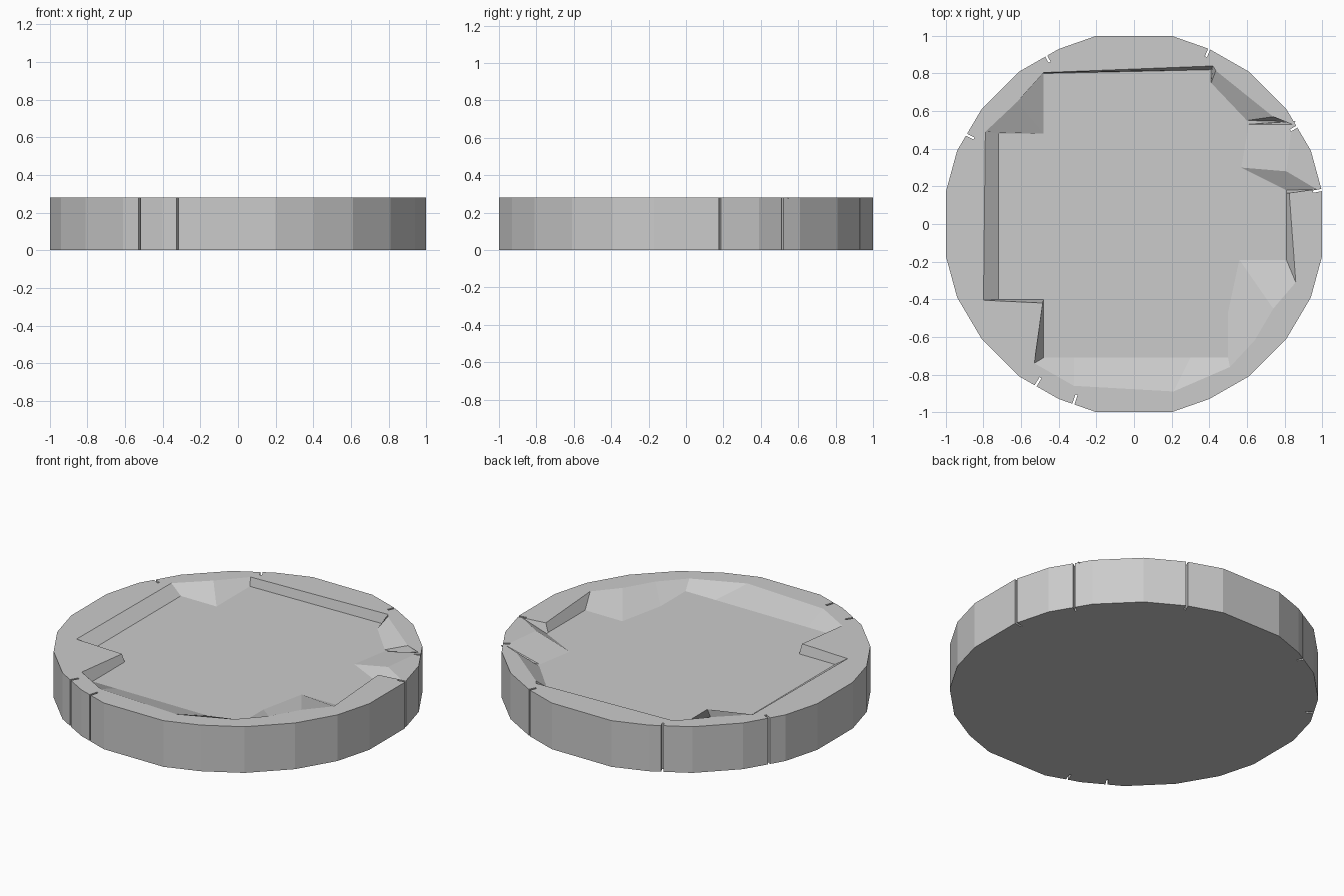
import bpy, bmesh, math
from mathutils import Vector

if "Cube" in bpy.data.objects:
    bpy.data.objects.remove(bpy.data.objects["Cube"])

H, FLOOR = 0.28, 0.225

# outer outline: one quadrant mirrored into a 24-sided rim
quad = [(1, .17), (.94, .39), (.81, .61), (.61, .81), (.40, .93), (.20, 1)]
half = quad + [(-x, y) for x, y in reversed(quad)]
outline = half + [(-x, -y) for x, y in half]

# ragged recess: floor corner x, y followed by matching rim corner x, y
recess = [
    (-.48, .80, -.48, .805), (.41, .82, .42, .84), (.41, .75, .435, .815),
    (.60, .55, .74, .57), (.80, .545, .86, .545), (.61, .53, .84, .53),
    (.57, .30, .81, .28), (.81, .18, .97, .185), (.81, .165, .825, .165),
    (.81, -.19, .86, -.31), (.56, -.19, .74, -.45), (.50, -.47, .64, -.62),
    (.50, -.71, .51, -.76), (.30, -.71, .21, -.89), (-.32, -.71, -.32, -.86),
    (-.48, -.71, -.53, -.74), (-.48, -.40, -.485, -.42), (-.72, -.40, -.80, -.405),
    (-.72, .48, -.79, .49), (-.48, .48, -.62, .65),
]


def finish(bm, name):
    bmesh.ops.recalc_face_normals(bm, faces=bm.faces)
    me = bpy.data.meshes.new(name)
    bm.to_mesh(me)
    bm.free()
    ob = bpy.data.objects.new(name, me)
    bpy.context.collection.objects.link(ob)
    return ob


def loop(bm, pts, z):
    return [bm.verts.new((x, y, z)) for x, y in pts]


def skirt(bm, a, b):
    for i in range(len(a)):
        j = (i + 1) % len(a)
        bm.faces.new((a[i], a[j], b[j], b[i]))


# stone disc with chipped, recessed top
bm = bmesh.new()
base = loop(bm, outline, 0)
rim = loop(bm, outline, H)
lip = loop(bm, [p[2:] for p in recess], H)
floor = loop(bm, [p[:2] for p in recess], FLOOR)
bm.faces.new(base)
skirt(bm, base, rim)
skirt(bm, lip, floor)
bm.faces.new(floor)
edges = [bm.edges.get((r[i - 1], r[i])) for r in (rim, lip) for i in range(len(r))]
bmesh.ops.triangle_fill(bm, use_beauty=True, edges=edges, normal=(0, 0, 1))
disc = finish(bm, "stone_disc")

# thin joints between the rim stones
bm = bmesh.new()
for x, y in [(.40, .93), (.995, .18), (-.47, .90), (-.89, .475),
             (-.52, -.855), (-.32, -.95), (.87, .52)]:
    box = bmesh.ops.create_cube(bm, size=1)["verts"]
    ang = math.atan2(y, x)
    for v in box:
        p = Vector((v.co.x * .09, v.co.y * .012, 0))
        v.co = Vector((x + p.x * math.cos(ang) - p.y * math.sin(ang),
                       y + p.x * math.sin(ang) + p.y * math.cos(ang),
                       H / 2 + v.co.z * .4))
cutter = finish(bm, "joint_cutter")
cutter.hide_render = True
cutter.hide_set(True)
mod = disc.modifiers.new("joints", 'BOOLEAN')
mod.operation = 'DIFFERENCE'
mod.solver = 'EXACT'
mod.object = cutter
